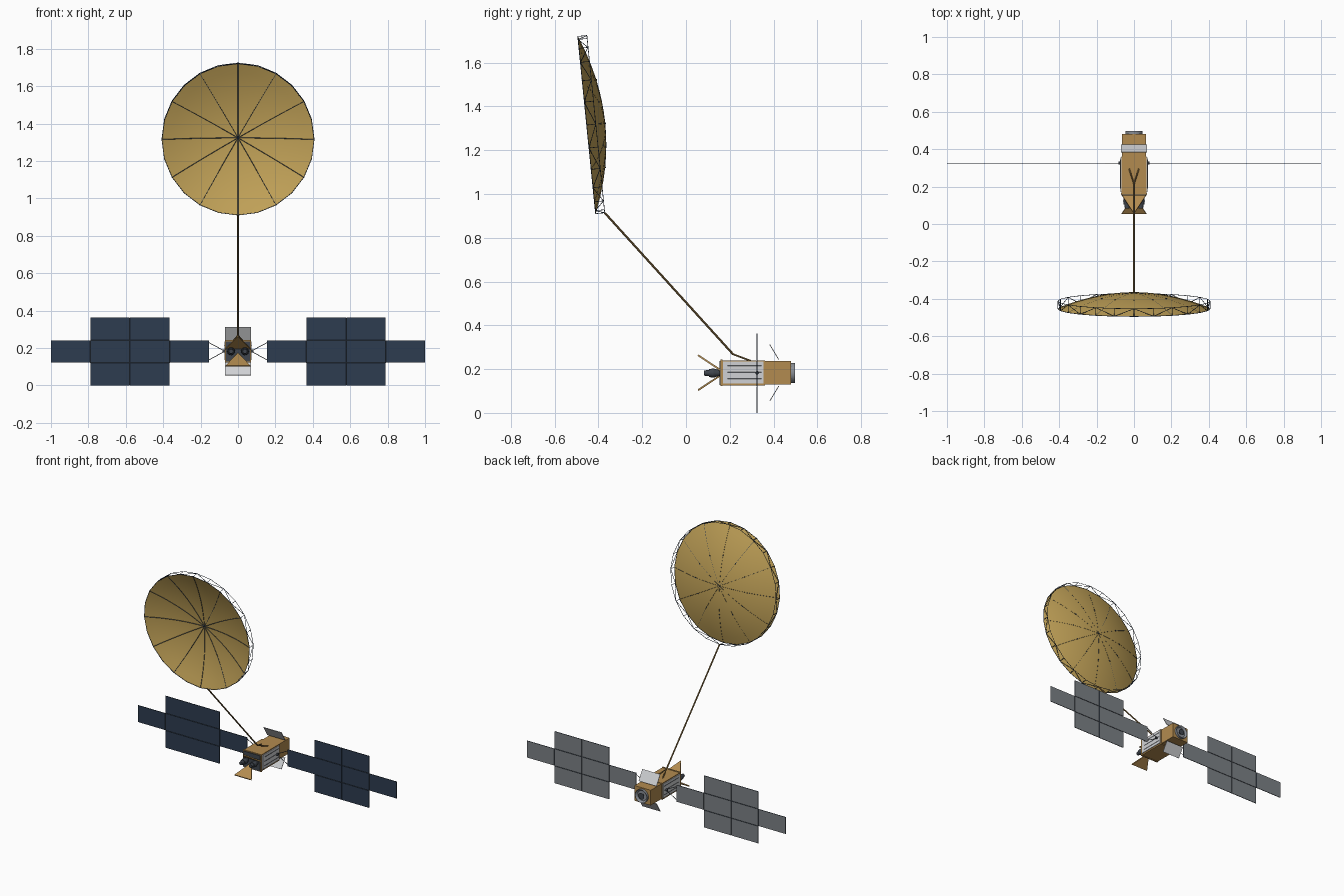
import bpy, bmesh, math
from mathutils import Vector, Matrix

if "Cube" in bpy.data.objects:
    bpy.data.objects.remove(bpy.data.objects["Cube"])


def material(name, rgb):
    m = bpy.data.materials.new(name)
    m.use_nodes = True
    m.diffuse_color = (*rgb, 1)
    m.node_tree.nodes["Principled BSDF"].inputs["Base Color"].default_value = (*rgb, 1)
    return m


DISH = material("gold mesh", (0.55, 0.37, 0.1))
FOIL = material("bronze foil", (0.45, 0.26, 0.08))
BOOM = material("dark bronze", (0.24, 0.15, 0.05))
NAVY = material("solar navy", (0.026, 0.045, 0.08))
BACK = material("panel grey", (0.2, 0.22, 0.24))
WHITE = material("radiator white", (0.63, 0.64, 0.66))
SLATE = material("dark slate", (0.05, 0.06, 0.075))
STEEL = material("steel grey", (0.25, 0.27, 0.3))


def finish(name, bm, *mats, smooth=False):
    me = bpy.data.meshes.new(name)
    bmesh.ops.recalc_face_normals(bm, faces=bm.faces)
    bm.to_mesh(me)
    bm.free()
    ob = bpy.data.objects.new(name, me)
    bpy.context.collection.objects.link(ob)
    for m in mats:
        me.materials.append(m)
    if smooth:
        bpy.ops.object.select_all(action="DESELECT")
        bpy.context.view_layer.objects.active = ob
        ob.select_set(True)
        bpy.ops.object.shade_smooth_by_angle(angle=math.radians(40))
    return ob


def add_box(bm, lo, hi):
    lo, hi = Vector(lo), Vector(hi)
    mat = Matrix.Translation((lo + hi) / 2) @ Matrix.Diagonal((*(hi - lo), 1))
    bmesh.ops.create_cube(bm, size=1, matrix=mat)


def box(name, lo, hi, mat):
    bm = bmesh.new()
    add_box(bm, lo, hi)
    return finish(name, bm, mat)


def rod(bm, a, b, r1, r2=None, sides=5):
    a, b = Vector(a), Vector(b)
    turn = (b - a).to_track_quat("Z", "Y").to_matrix().to_4x4()
    bmesh.ops.create_cone(bm, cap_ends=True, segments=sides, radius1=r1,
                          radius2=r1 if r2 is None else r2, depth=(b - a).length,
                          matrix=Matrix.Translation((a + b) / 2) @ turn)


def slab(name, outline, offset, mat):
    # flat plate: an outline extruded by an offset
    bm = bmesh.new()
    face = bm.faces.new([bm.verts.new(p) for p in outline])
    new = bmesh.ops.extrude_face_region(bm, geom=[face])["geom"]
    bmesh.ops.translate(bm, vec=offset, verts=[v for v in new if isinstance(v, bmesh.types.BMVert)])
    if not any(f is face for f in bm.faces):
        bm.faces.new(face.verts)
    return finish(name, bm, mat)


# --- reflector dish, tilted about x ---
R, DEPTH, SIDES, RINGS = 0.407, 0.085, 24, 8
CENTRE = Vector((0, -0.454, 1.315))
UP = Vector((0, -0.1, 0.995))
AXIS = Vector((0, 0.995, 0.1))


def dish_point(r, turn, lift=0.0):
    a = turn * math.tau
    return CENTRE + Vector((r * math.cos(a), 0, 0)) + UP * r * math.sin(a) + AXIS * lift


def bowl(r):
    return DEPTH * (1 - (r / R) ** 2)


bm = bmesh.new()
apex = bm.verts.new(dish_point(0, 0, DEPTH))
rings = []
for i in range(1, RINGS + 1):
    r = R * i / RINGS
    rings.append([bm.verts.new(dish_point(r, k / SIDES, bowl(r))) for k in range(SIDES)])
for k in range(SIDES):
    n = (k + 1) % SIDES
    bm.faces.new((apex, rings[0][k], rings[0][n]))
    for inner, outer in zip(rings, rings[1:]):
        bm.faces.new((inner[k], outer[k], outer[n], inner[n]))
finish("reflector_dish", bm, DISH, smooth=True)

# perimeter truss behind the rim
bm = bmesh.new()
for k in range(SIDES):
    f0, f1 = dish_point(R, k / SIDES), dish_point(R, (k + 1) / SIDES)
    b0, b1 = f0 + AXIS * 0.042, f1 + AXIS * 0.042
    diagonal = (f0, b1) if k % 2 else (b0, f1)
    for a, b in ((f0, f1), (b0, b1), (f0, b0), diagonal):
        rod(bm, a, b, 0.0016)
finish("rim_truss", bm, NAVY)

# radial ribs on the hollow side, with tie points showing at the back
bm = bmesh.new()
for k in range(12):
    path = [dish_point(R * i / RINGS, k / 12, bowl(R * i / RINGS) - 0.001) for i in range(RINGS + 1)]
    for a, b in zip(path, path[1:]):
        rod(bm, a, b, 0.0015, sides=4)
finish("dish_ribs", bm, NAVY)

bm = bmesh.new()
for k in range(13):
    r = 0.2 if k < 12 else 0
    p = dish_point(r, k / 12, bowl(r))
    rod(bm, p, p + AXIS * 0.004, 0.004, sides=6)
finish("rib_tie_points", bm, NAVY)

# --- boom and its forked foot ---
bm = bmesh.new()
knee = Vector((0, 0.215, 0.268))
rod(bm, dish_point(R, 0.75, 0.042), knee, 0.005, sides=8)
for s in (-1, 1):
    rod(bm, knee, (s * 0.026, 0.295, 0.238), 0.004, sides=6)
finish("reflector_boom", bm, BOOM, smooth=True)

# --- body ---
box("main_body", (-0.068, 0.165, 0.125), (0.068, 0.36, 0.24), FOIL)
box("rear_body", (-0.063, 0.36, 0.13), (0.063, 0.48, 0.236), FOIL)
box("front_collar", (-0.07, 0.157, 0.122), (0.07, 0.166, 0.243), FOIL)
box("front_plate", (-0.064, 0.152, 0.128), (0.064, 0.158, 0.236), SLATE)
for s, side in ((-1, "right"), (1, "left")):
    xs = sorted((s * 0.067, s * 0.073))
    box(side + "_radiator", (xs[0], 0.17, 0.135), (xs[1], 0.355, 0.234), WHITE)
    bm = bmesh.new()
    for z in (0.155, 0.185, 0.215):
        rod(bm, (s * 0.073, 0.19, z), (s * 0.073, 0.345, z), 0.0012, sides=4)
    rod(bm, (s * 0.07, 0.325, 0.183), (s * 0.084, 0.325, 0.183), 0.008, sides=12)
    finish(side + "_radiator_fittings", bm, SLATE)

# engine ring at the rear
bm = bmesh.new()
rod(bm, (0, 0.478, 0.183), (0, 0.497, 0.183), 0.046, sides=24)
cap = max(bm.faces, key=lambda f: f.calc_center_median().y)
bmesh.ops.inset_region(bm, faces=[cap], thickness=0.011)
bmesh.ops.translate(bm, vec=(0, -0.014, 0), verts=cap.verts)
finish("rear_ring", bm, STEEL, smooth=True)
bm = bmesh.new()
rod(bm, (0, 0.48, 0.183), (0, 0.494, 0.183), 0.012, 0.022, sides=16)
finish("rear_nozzle", bm, SLATE, smooth=True)

# tilted radiator plates above and below the rear body
for s, side in ((1, "upper"), (-1, "lower")):
    def level(h):
        return 0.183 + s * h
    slab(side + "_tilted_plate",
         [(-0.069, 0.422, level(0.06)), (0.069, 0.422, level(0.06)),
          (0.069, 0.381, level(0.128)), (-0.069, 0.381, level(0.128))],
         (0, 0.003, s * 0.002), WHITE)

# --- front horns and triangular flaps ---
bm = bmesh.new()
for s in (-1, 1):
    x, z = s * 0.037, 0.182
    rod(bm, (x, 0.155, z), (x, 0.125, z), 0.013, 0.021, 16)
    rod(bm, (x, 0.125, z), (x, 0.105, z), 0.021, 0.018, 16)
    rod(bm, (x, 0.105, z), (x, 0.083, z), 0.014, 0.012, 16)
finish("front_horns", bm, SLATE, smooth=True)

slab("upper_flap", [(-0.066, 0.158, 0.2), (0.066, 0.158, 0.2), (0, 0.057, 0.267)],
     (0, -0.004, -0.007), FOIL)
slab("lower_flap", [(0, 0.158, 0.167), (0.066, 0.057, 0.1), (-0.066, 0.057, 0.1)],
     (0, -0.004, 0.007), FOIL)

# --- solar wings: navy cells in front, grey backing ---
Y, GAP = 0.325, 0.0015
ROWS = [(0, 0.121), (0.121, 0.241), (0.241, 0.362)]
COLUMNS = [(0.156, 0.366, ROWS[1:2]), (0.366, 0.578, ROWS),
           (0.578, 0.789, ROWS), (0.789, 1.0, ROWS[1:2])]
for s, side in ((-1, "right"), (1, "left")):
    bm = bmesh.new()
    for x0, x1, rows in COLUMNS:
        for z0, z1 in rows:
            a, b = sorted((s * (x0 + GAP * (x0 > 0.2)), s * (x1 - GAP * (x1 < 1))))
            add_box(bm, (a, Y - 0.002, z0 + GAP * (z0 > 0)), (b, Y + 0.002, z1 - GAP * (z1 < 0.3)))
    bmesh.ops.recalc_face_normals(bm, faces=bm.faces)
    for f in bm.faces:
        f.material_index = 1 if f.normal.y > 0.5 else 0
    finish(side + "_solar_wing", bm, NAVY, BACK)

    # seam hinges and the yoke to the body
    bm = bmesh.new()
    for z0, z1 in ROWS[:2]:
        rod(bm, (s * 0.366, Y, z1), (s * 0.789, Y, z1), 0.0015, sides=4)
    for x0, x1, rows in COLUMNS[:3]:
        rod(bm, (s * x1, Y, 0.121), (s * x1, Y, 0.241), 0.0015, sides=4)
    rod(bm, (s * 0.578, Y, 0.002), (s * 0.578, Y, 0.36), 0.0015, sides=4)
    for z in (0.135, 0.229):
        rod(bm, (s * 0.07, Y, 0.183), (s * 0.157, Y, z), 0.002)
    finish(side + "_wing_yoke", bm, SLATE)
